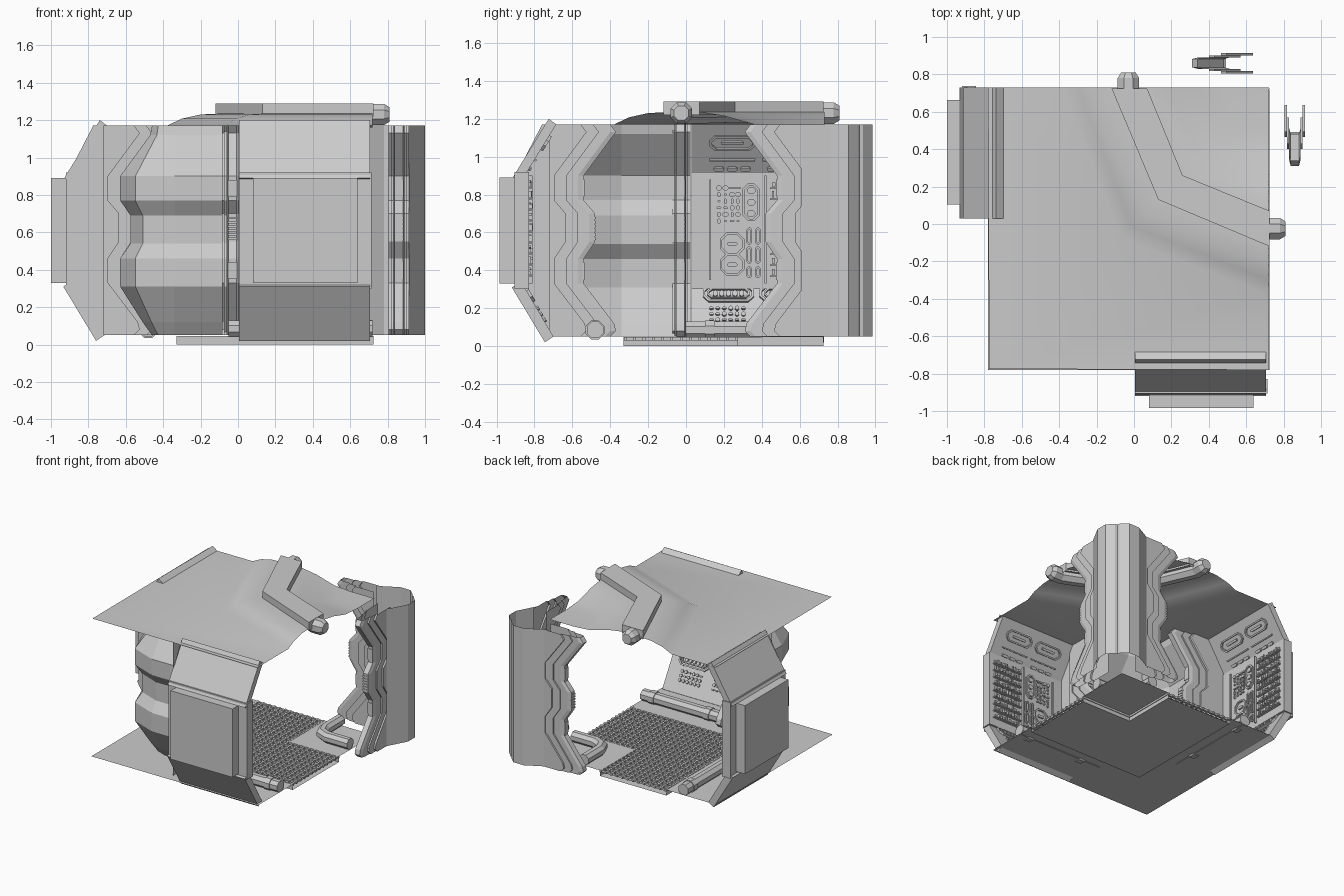
import bpy, bmesh, math, random
from mathutils import Vector, Matrix

if "Cube" in bpy.data.objects:
    bpy.data.objects.remove(bpy.data.objects["Cube"])
random.seed(4)
CZ, FZ = 1.17, 0.05  # ceiling and floor heights

def finish(name, bm, mirror=True, smooth=None, off=(0, 0), ys=1.0):
    """Make the object; the module is symmetric about the x = y diagonal."""
    bmesh.ops.recalc_face_normals(bm, faces=bm.faces)
    for k in range(2 if mirror else 1):
        me = bpy.data.meshes.new(name)
        b = bm.copy()
        for v in b.verts:
            x, y, z = v.co
            v.co = (y + off[0], x + off[1], z) if k else (x, y * ys, z)
        if k:
            bmesh.ops.reverse_faces(b, faces=b.faces)
        b.to_mesh(me)
        b.free()
        ob = bpy.data.objects.new(name + ("_left" if k else ""), me)
        bpy.context.collection.objects.link(ob)
        if smooth:
            bpy.ops.object.select_all(action='DESELECT')
            ob.select_set(True)
            bpy.context.view_layer.objects.active = ob
            bpy.ops.object.shade_smooth_by_angle(angle=math.radians(smooth))
    bm.free()

def loft(bm, rows, close=False):
    vs = [[bm.verts.new(p) for p in r] for r in rows]
    for a, b in zip(vs, vs[1:]):
        n = len(a)
        for i in range(n if close else n - 1):
            j = (i + 1) % n
            bm.faces.new((a[i], a[j], b[j], b[i]))
    return vs

def prism(bm, lo, hi):
    vs = loft(bm, [lo, hi], True)
    bm.faces.new(vs[0][::-1])
    bm.faces.new(vs[1])

def box(bm, x0, x1, y0, y1, z0, z1, M=Matrix()):
    q = [(x0, y0), (x1, y0), (x1, y1), (x0, y1)]
    prism(bm, [M @ Vector((*p, z0)) for p in q], [M @ Vector((*p, z1)) for p in q])

def octo(x, y, w, h, c):
    w, h = w / 2, h / 2
    return [(x-w+c, y-h), (x+w-c, y-h), (x+w, y-h+c), (x+w, y+h-c),
            (x+w-c, y+h), (x-w+c, y+h), (x-w, y+h-c), (x-w, y-h+c)]

def pill(bm, M, x, y, w, h, t=0.012):
    p = octo(x, y, w, h, min(w, h) * 0.35)
    prism(bm, [M @ Vector((*q, 0)) for q in p], [M @ Vector((*q, t)) for q in p])

def ring(bm, M, x, y, w, h, c, b=0.012, t=0.014):
    o, i = octo(x, y, w, h, c), octo(x, y, w - 2*b, h - 2*b, c * 0.8)
    loft(bm, [[M @ Vector((*q, z)) for q in s] for s, z in ((o, 0), (o, t), (i, t), (i, 0))], True)

def tube(bm, path, radii, n=8):
    path = [Vector(p) for p in path]
    rows = []
    for i, p in enumerate(path):
        t0 = (path[i] - path[i-1]).normalized() if i else None
        t1 = (path[i+1] - p).normalized() if i < len(path) - 1 else None
        t = ((t0 or t1) + (t1 or t0)).normalized()
        s = Vector((0, 0, 1)).cross(t)
        k = 1 / max(0.5, t.dot(t1 or t0))
        rows.append([p + radii[i] * (s * k * math.cos(a) + Vector((0, 0, math.sin(a))))
                     for a in [(j + .5) * 2 * math.pi / n for j in range(n)]])
    vs = loft(bm, rows, True)
    bm.faces.new(vs[0][::-1])
    bm.faces.new(vs[-1])

# Wavy opening profile (height, distance from corridor axis) shared by ribs and corner wall
R = [(1.17, .40), (1.13, .37), (.9, .54), (.77, .54), (.7, .48), (.55, .48),
     (.46, .54), (.33, .54), (.12, .38), (.08, .37), (.05, .40)]

def hull(z):
    return .91 - .14 * max(0, (.33 - z) / .28, (z - .9) / .27)

# Stepped ribs: beside the corner wall, and on the inner column
half = [(.022, 0), (.03, .03), (.03, .09), (.041, .09), (.041, .155), (.055, .155), (.055, None)]
section = [(-w, o) for w, o in half[::-1]] + half

def rib(name, a, place):
    bm = bmesh.new()
    loft(bm, [[place(a + w, .72 if o is None else r + o, z) for w, o in section] for z, r in R])
    finish(name, bm)
    bm = bmesh.new()
    pads = [(.79, .88, .54), (.35, .44, .54)] + [(.56 + i*.022, .572 + i*.022, .48) for i in range(6)]
    for z0, z1, d in pads:
        p, q = place(a - .024, d - .004, z0), place(a + .024, d + .012, z1)
        box(bm, p[0], q[0], min(p[1], q[1]), max(p[1], q[1]), z0, z1)
    finish(name + "_pads", bm)

rib("wall_rib", -.03, lambda a, d, z: (a, -d, z))
rib("column_rib", .86, lambda a, d, z: (a, d - .06, z))

# Faceted outer corner wall, bulging toward the outer corner
CORNER = [(1.17, .46), (1.12, .47), (.9, .63), (.77, .63), (.69, .575), (.54, .575),
          (.46, .63), (.31, .63), (.12, .51), (.05, .46)]
bm = bmesh.new()
rows = []
for z, r in CORNER:
    c = .34 + (r - .34) * .72
    rows.append([(-.06, -r, z), (-.34, -r, z), (-c, -c, z), (-r, -.34, z), (-r, -.06, z)])
loft(bm, rows)
finish("corner_wall", bm, False)

# Inner corner column, an open folded sheet
bm = bmesh.new()
h = [(.915, .62), (1, .78), (1, .87), (.95, .925), (.93, .93)]
plan = h + [(y, x) for x, y in h[-2::-1]]
loft(bm, [[(*p, FZ) for p in plan], [(*p, CZ) for p in plan]])
finish("inner_column", bm, False, ys=.985)

# Wall modules: sloped upper and lower slabs, middle housing
WALL = (-.014, .024)   # the left wall sits slightly off the exact mirror

def slab(name, prof, a0, a1):
    bm = bmesh.new()
    prism(bm, [(a0, -d, z) for d, z in prof], [(a1, -d, z) for d, z in prof])
    finish(name, bm, off=WALL)

slab("wall_upper_slab", [(.915, .89), (.725, 1.2), (.685, 1.17), (.87, .87)], .005, .705)
slab("wall_lower_slab", [(.92, .31), (.745, .02), (.7, .05), (.87, .34)], .005, .705)
slab("wall_middle", [(.905, .3), (.905, .92), (.83, .92), (.83, .3)], .005, .715)
slab("wall_outer_box", [(.985, .33), (.985, .89), (.9, .89), (.9, .33)], .08, .64)

# End plate closing the gap between rib and wall
bm = bmesh.new()
loft(bm, [[(.01, -r - .15, z), (.01, -hull(z) + .01, z)] for z, r in R])
finish("wall_end_plate", bm, off=WALL)

# Interior wall detail
def basis(d0, z0, d1, z1):
    up = Vector((0, d0 - d1, z1 - z0)).normalized()
    M = Matrix((Vector((1, 0, 0)), up, Vector((0, up.z, -up.y)))).transposed().to_4x4()
    M.translation = (0, -d0, z0)
    return M

bm = bmesh.new()
M = basis(.83, .33, .83, .9)
for y in (.1, .21):
    ring(bm, M, .22, y, .13, .12, .035)
    pill(bm, M, .22, y, .055, .02)
ring(bm, M, .32, .43, .09, .2, .03)
for i in range(3):
    pill(bm, M, .32, .37 + i * .06, .045, .035)
for x in (.31, .355):
    for y, l in ((.06, .06), (.15, .09), (.25, .09)):
        ring(bm, M, x, y, .03, l, .01, .008)
for x in (.15, .185, .22, .25):
    for i in range(6):
        pill(bm, M, x, .33 + i * .035, random.choice((.015, .025, .032)), random.choice((.012, .028)))
box(bm, .1, .108, .02, .55, 0, .012, M)
box(bm, .39, .4, .0, .57, 0, .02, M)
for j in range(9):          # dense equipment racks
    y = .035 + j * .058
    box(bm, .42, .68, y, y + .008, 0, .02, M)
    for i in range(9):
        x = .43 + i * .028
        box(bm, x, x + random.uniform(.008, .02), y + .014, y + random.uniform(.028, .05),
            0, random.uniform(.006, .022), M)
finish("wall_middle_detail", bm, off=WALL)

bm = bmesh.new()
M = basis(.87, .87, .685, 1.17)
for x in (.22, .5):
    ring(bm, M, x, .24, .24, .09, .03)
    pill(bm, M, x, .24, .12, .018)
    for i in range(3):
        pill(bm, M, x - .07 + i * .07, .08, .055, .022)
    box(bm, x - .12, x + .12, .13, .14, 0, .012, M)
finish("wall_upper_detail", bm, off=WALL)

bm = bmesh.new()
M = basis(.7, .05, .87, .34)
for x in (.2, .5):
    ring(bm, M, x, .26, .27, .1, .03)
    ring(bm, M, x, .26, .22, .06, .02, .008)
    for i in range(5):
        pill(bm, M, x - .07 + i * .035, .26, .025, .035)
    for i in range(6):
        for j in range(3):
            pill(bm, M, x - .09 + i * .034, .1 + j * .035, .022, random.choice((.012, .025)))
finish("wall_lower_detail", bm, off=WALL)

# Ceiling: strips bent round the corner, raised into a soft ridge
bm = bmesh.new()
E = .725
lines = [(-.78, -.775, CZ), (-.38, -.07, CZ), (-.3, -.01, 1.208), (-.2, .06, 1.23), (-.1, .13, 1.235),
         (.07, .26, 1.235), (.2, .33, 1.215), (.36, .43, CZ), (.5, .54, 1.16), (.72, .725, 1.16)]
loft(bm, [[(e, E + .005, z), (m, m, z), (E - .005, e, z)] for e, m, z in lines])
finish("ceiling", bm, False, 35)

# Ceiling conduit cover and the pipe inside it
bm = bmesh.new()
pl = [(-.12, E), (.13, .13), (E, -.12), (E, .07), (.26, .26), (.07, E)]
loft(bm, [[(*p, 1.22) for p in pl], [(*p, 1.29) for p in pl]], True)
loft(bm, [[(*p, 1.29) for p in pl[:2:-1]], [(*p, 1.29) for p in pl[:3]]])
finish("ceiling_conduit_cover", bm, False)
bm = bmesh.new()
tube(bm, [(-.03, .81, 1.23), (-.03, .78, 1.23), (-.03, .7, 1.23), (.19, .19, 1.23),
          (.7, -.025, 1.23), (.78, -.025, 1.23), (.81, -.025, 1.23)],
     [.042, .062, .062, .055, .062, .062, .042])
finish("ceiling_pipe", bm, False)

# Floor sheet stepping down into an L-shaped tray
bm = bmesh.new()
loft(bm, [[(e, E, z), (e, e, z), (E, e, z)] for e, z in
          [(-.78, FZ - .005), (-.33, FZ - .005), (-.33, 0), (.27, 0), (.27, FZ - .005), (.72, FZ - .005)]])
finish("floor", bm, False)

# Floor grating
bm = bmesh.new()
n = 21
for k in range(n + 1):
    c = -.32 + k * (1.03 / n)
    e = E if c < .27 else .27
    box(bm, -.33, e, c - .007, c + .007, .03, .047)
    box(bm, c - .007, c + .007, -.33, e, .03, .047)
finish("floor_grating", bm, False)

# Floor pipes along the walls and round the column
bm = bmesh.new()
tube(bm, [(-.05, -.48, .085), (.72, -.48, .085)], [.047, .047])
for x in (.1, .6):
    tube(bm, [(x, -.48, .085), (x + .05, -.48, .085)], [.054, .054])
finish("wall_floor_pipe", bm)
bm = bmesh.new()
tube(bm, [(.72, .42, .09), (.52, .42, .09), (.45, .45, .09), (.42, .52, .09), (.42, .72, .09)], [.045] * 5)
finish("column_floor_pipe", bm, False)
